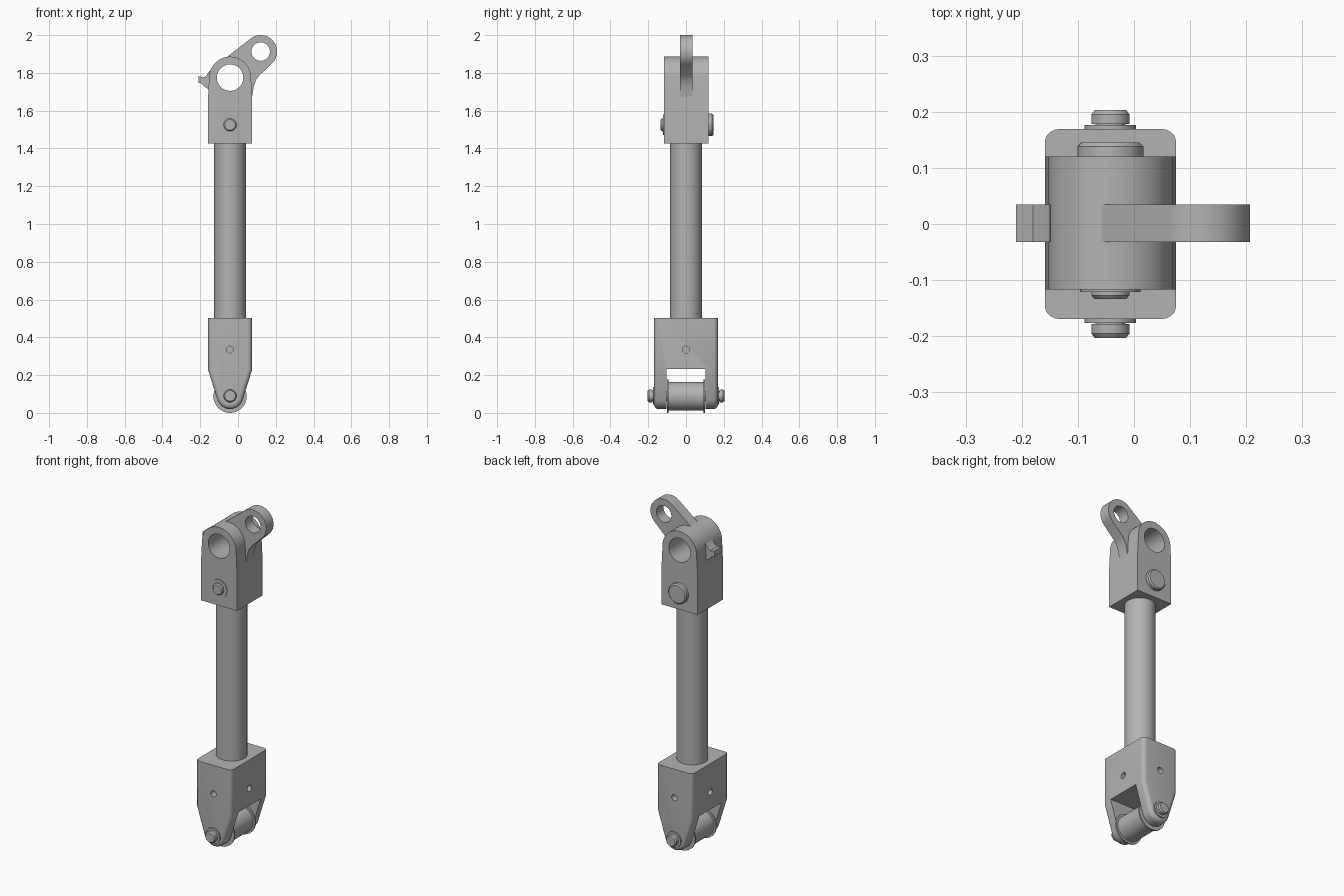
import bpy, bmesh, math
from mathutils import Matrix

if "Cube" in bpy.data.objects:
    bpy.data.objects.remove(bpy.data.objects["Cube"])

CX = -0.042          # strut axis
PIN_Z = 0.088        # roller pin height
EYE_Z = 1.775        # main eye height
BOLT_Z = 1.525       # cross bolt height
HALF = 0.117         # half width of both end blocks

steel = bpy.data.materials.new("steel_grey")
steel.diffuse_color = (0.45, 0.45, 0.45, 1)
steel.use_nodes = True
steel.node_tree.nodes["Principled BSDF"].inputs["Base Color"].default_value = steel.diffuse_color


def make(name, bm):
    bmesh.ops.recalc_face_normals(bm, faces=bm.faces)
    me = bpy.data.meshes.new(name)
    bm.to_mesh(me)
    bm.free()
    me.materials.append(steel)
    ob = bpy.data.objects.new(name, me)
    bpy.context.collection.objects.link(ob)
    return ob


def smooth(ob):
    bpy.ops.object.select_all(action='DESELECT')
    ob.select_set(True)
    bpy.context.view_layer.objects.active = ob
    bpy.ops.object.shade_smooth_by_angle(angle=math.radians(30))
    return ob


def arc(cx, cz, r, a0, a1, n):
    angles = [math.radians(a0 + (a1 - a0) * i / n) for i in range(n + 1)]
    return [(cx + r * math.cos(a), cz + r * math.sin(a)) for a in angles]


def prism(pts, y0, y1):
    """Front outline (x, z) extruded along y."""
    bm = bmesh.new()
    face = bm.faces.new([bm.verts.new((x, y0, z)) for x, z in pts])
    ext = bmesh.ops.extrude_face_region(bm, geom=[face])
    moved = [v for v in ext["geom"] if isinstance(v, bmesh.types.BMVert)]
    bmesh.ops.translate(bm, verts=moved, vec=(0, y1 - y0, 0))
    return bm


def lathe(name, profile, loc, axis='Y', n=48):
    """Solid of revolution from (radius, distance) pairs along an axis."""
    bm = bmesh.new()
    rings = []
    for r, t in profile:
        rings.append([bm.verts.new((r * math.cos(2 * math.pi * i / n),
                                    r * math.sin(2 * math.pi * i / n), t))
                      for i in range(n)])
    for a, b in zip(rings, rings[1:]):
        for i in range(n):
            j = (i + 1) % n
            bm.faces.new((a[i], a[j], b[j], b[i]))
    bm.faces.new(rings[0])
    bm.faces.new(rings[-1])
    rot = {'Z': Matrix(), 'Y': Matrix.Rotation(-math.pi / 2, 4, 'X'),
           'X': Matrix.Rotation(math.pi / 2, 4, 'Y')}[axis]
    bmesh.ops.transform(bm, matrix=Matrix.Translation(loc) @ rot, verts=bm.verts)
    return smooth(make(name, bm))


def cut(ob, cutter):
    mod = ob.modifiers.new("cut", 'BOOLEAN')
    mod.operation = 'DIFFERENCE'
    mod.solver = 'EXACT'
    mod.object = cutter
    bpy.context.view_layer.objects.active = ob
    bpy.ops.object.modifier_apply(modifier=mod.name)
    bpy.data.objects.remove(cutter)


def drill(ob, r, x, z, y0=-0.3, y1=0.3):
    cut(ob, lathe("drill", [(r, y0), (r, y1)], (x, 0, z)))


# Main rod
lathe("rod", [(0.084, 0.48), (0.084, 1.44)], (CX, 0, 0), 'Z', 64)

# Lower fork: tapered outline with rounded outer edges
pts = [(CX - HALF, 0.503), (CX - HALF, 0.23)]
pts += arc(CX, 0.09, 0.07, -162.7, -17.3, 24)
pts += [(CX + HALF, 0.23), (CX + HALF, 0.503)]
bm = prism(pts, -0.169, 0.169)
rim = [e for e in bm.edges
       if abs(e.verts[0].co.y - e.verts[1].co.y) < 1e-5
       and min(v.co.z for v in e.verts) < 0.5]
bmesh.ops.bevel(bm, geom=rim, offset=0.024, segments=5, profile=0.5,
                affect='EDGES', clamp_overlap=False)
fork = make("lower_fork", bm)
slot = [(-0.4, -0.1), (0.4, -0.1), (0.4, 0.233), (-0.4, 0.233)]
cut(fork, make("slot_cutter", prism(slot, -0.104, 0.104)))
for s in (-1, 1):
    lo, hi = sorted((s * 0.13, s * 0.25))
    drill(fork, 0.018, CX, 0.335, lo, hi)
    lo, hi = sorted((s * 0.08, s * 0.2))
    cut(fork, lathe("side_drill", [(0.018, lo), (0.018, hi)], (CX, 0, 0.335), 'X'))
smooth(fork)

# Roller with end flanges
lathe("roller", [(0.078, -0.1), (0.088, -0.1), (0.088, -0.092), (0.076, -0.092),
                 (0.076, 0.092), (0.088, 0.092), (0.088, 0.1), (0.078, 0.1)],
      (CX, 0, PIN_Z), n=64)

# Roller pin and its retaining clips
half = [(0.027, 0.168), (0.027, 0.178), (0.034, 0.178), (0.034, 0.195), (0.028, 0.203)]
lathe("roller_pin", [(r, -t) for r, t in reversed(half)] + half, (CX, 0, 0.09))
for s in (-1, 1):
    lathe("pin_clip", [(0.046, s * 0.169), (0.046, s * 0.176)], (CX, 0, 0.09))

# Upper block with rounded top and main eye
pts = [(CX - HALF, 1.425), (CX + HALF, 1.425), (CX + HALF, 1.66)]
pts += arc(CX, EYE_Z, 0.111, 0, 180, 40) + [(CX - HALF, 1.66)]
block = make("upper_block", prism(pts, -0.117, 0.12))
drill(block, 0.07, CX, EYE_Z)
smooth(block)

# Lug arm with its own small eye
pts = [(-0.06, 1.883)] + arc(0.12, 1.913, 0.087, 130, -50, 32)
pts += [(0.112, 1.785), (0.095, 1.762), (0.084, 1.73), (0.077, 1.69), (0.07, 1.65),
        (0.05, 1.66), (0.05, 1.82), (-0.06, 1.86)]
lug = make("lug_arm", prism(pts, -0.032, 0.035))
drill(lug, 0.049, 0.12, 1.913)
smooth(lug)

# Small side tab
tab = [(-0.21, 1.783), (-0.18, 1.776), (-0.168, 1.785), (-0.15, 1.812), (-0.138, 1.76),
       (-0.14, 1.70), (-0.158, 1.715), (-0.182, 1.73), (-0.192, 1.744), (-0.21, 1.747)]
smooth(make("side_tab", prism(tab, -0.032, 0.035)))

# Cross bolt: tail in front, wide head behind
lathe("bolt_tail", [(0.034, -0.1), (0.034, -0.127), (0.028, -0.134)], (CX, 0, BOLT_Z))
lathe("bolt_clip", [(0.054, -0.1), (0.054, -0.121)], (CX, 0, BOLT_Z))
lathe("bolt_head", [(0.059, 0.1), (0.059, 0.138), (0.052, 0.145)], (CX, 0, BOLT_Z))
